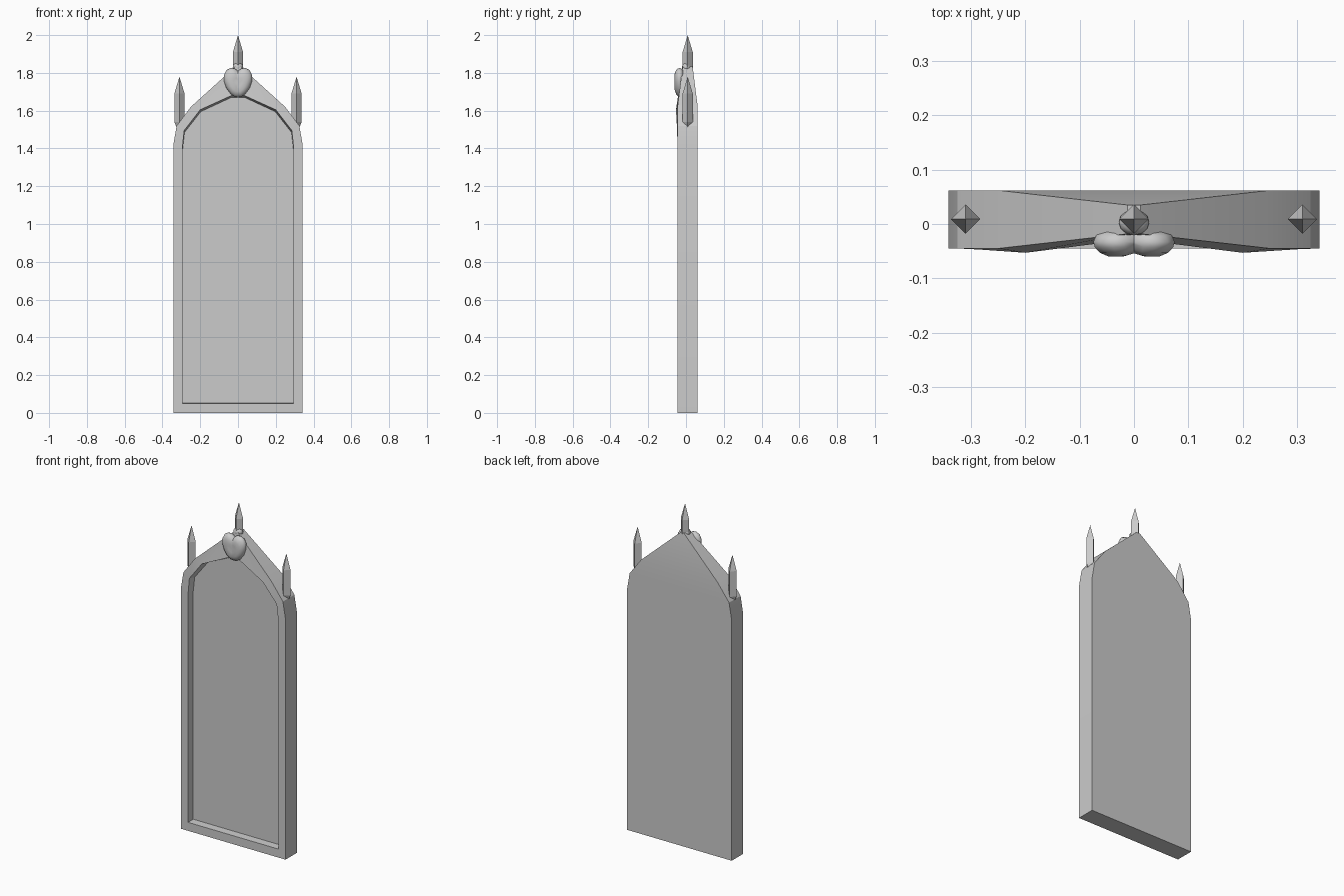
import bpy, bmesh, math
from math import sin, cos, pi

if "Cube" in bpy.data.objects:
    bpy.data.objects.remove(bpy.data.objects["Cube"])


def finish(bm, name, smooth=None):
    bmesh.ops.recalc_face_normals(bm, faces=bm.faces)
    mesh = bpy.data.meshes.new(name)
    bm.to_mesh(mesh)
    bm.free()
    ob = bpy.data.objects.new(name, mesh)
    bpy.context.collection.objects.link(ob)
    if smooth:
        bpy.ops.object.select_all(action='DESELECT')
        bpy.context.view_layer.objects.active = ob
        ob.select_set(True)
        bpy.ops.object.shade_smooth_by_angle(angle=math.radians(smooth))
    return ob


# Mirror body: right-half profiles (x, y, z), mirrored into closed rings
back = [(.342, .062, 0), (.342, .062, 1.42), (.325, .062, 1.52),
        (.25, .062, 1.62), (.012, .035, 1.835)]
front = [(.342, -.045, 0), (.342, -.045, 1.42), (.325, -.045, 1.52),
         (.25, -.045, 1.62), (.012, -.018, 1.835)]
lip = [(.295, -.045, .05), (.295, -.045, 1.40), (.285, -.047, 1.495),
       (.2, -.053, 1.605), (.035, -.032, 1.68)]
pane = [(.293, .0, .052), (.293, .0, 1.395), (.283, .0, 1.485),
        (.197, .0, 1.595), (.035, .0, 1.67)]


def build_frame():
    bm = bmesh.new()
    rings = []
    for half in (back, front, lip, pane):
        full = half + [(-x, y, z) for x, y, z in reversed(half)]
        rings.append([bm.verts.new(p) for p in full])
    n = len(rings[0])
    for a, b in zip(rings, rings[1:]):
        for i in range(n):
            j = (i + 1) % n
            bm.faces.new((a[i], a[j], b[j], b[i]))
    # back panel and glass are closed with left-to-right strips
    for ring in (rings[0], rings[-1]):
        for i in range(n // 2 - 1):
            bm.faces.new((ring[i], ring[i + 1], ring[n - 2 - i], ring[n - 1 - i]))
    return finish(bm, "mirror_frame", 25)


build_frame()


# Four-sided finials with pointed ends
def finial(name, x, bottom, low, high, tip, y=.009, r=.027):
    bm = bmesh.new()
    rings = [[bm.verts.new((x + r * cos(k * pi / 2), y + r * sin(k * pi / 2), z))
              for k in range(4)] for z in (low, high)]
    ends = [bm.verts.new((x, y, z)) for z in (bottom, tip)]
    for k in range(4):
        j = (k + 1) % 4
        bm.faces.new((rings[0][k], rings[0][j], rings[1][j], rings[1][k]))
        for ring, end in zip(rings, ends):
            bm.faces.new((ring[k], ring[j], end))
    return finish(bm, name)


finial("finial_right", .31, 1.475, 1.54, 1.69, 1.78)
finial("finial_left", -.31, 1.475, 1.54, 1.69, 1.78)
finial("finial_centre", 0, 1.72, 1.77, 1.91, 2.0)

# Heart ornament: right-half outline swept through shrinking layers
half = [(0, .062), (.018, .076), (.04, .078), (.062, .066), (.075, .04),
        (.075, .01), (.062, -.028), (.04, -.058), (.018, -.074), (0, -.078)]
outline = half + [(-x, z) for x, z in half[-2:0:-1]]
layers = [(.75, -.012), (.93, -.021), (1, -.033), (.96, -.043),
          (.84, -.053), (.62, -.060), (.3, -.060)]
bm = bmesh.new()
rings = []
for s, y in layers:
    ring = []
    for x, z in outline:
        crease = .006 * max(0, 1 - abs(x * s) / .02) if y < -.04 else 0
        ring.append(bm.verts.new((x * s, y + crease, 1.748 + z * s)))
    rings.append(ring)
n = len(outline)
for a, b in zip(rings, rings[1:]):
    for i in range(n):
        j = (i + 1) % n
        bm.faces.new((a[i], a[j], b[j], b[i]))
bm.faces.new(rings[0])
hub = bm.verts.new((0, -.054, 1.748))
for i in range(n):
    bm.faces.new((rings[-1][i], rings[-1][(i + 1) % n], hub))
finish(bm, "heart_ornament", 50)

# Small knob at the foot of the centre finial
bpy.ops.mesh.primitive_uv_sphere_add(segments=12, ring_count=8, radius=1,
                                     location=(0, .003, 1.83))
knob = bpy.context.object
knob.name = "finial_knob"
knob.scale = (.028, .024, .024)
bpy.ops.object.shade_smooth_by_angle()
